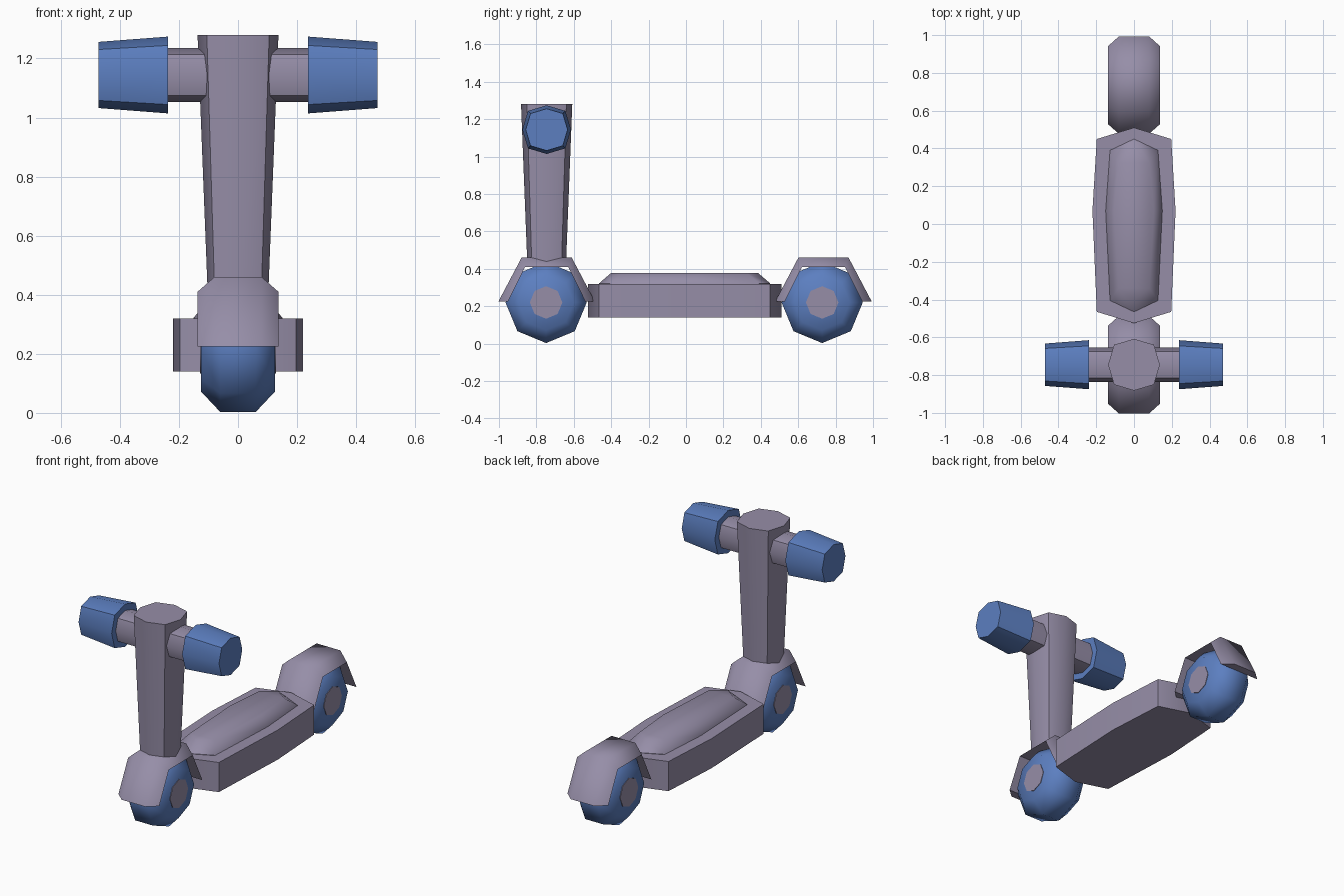
import bpy, bmesh, math
from mathutils import Vector

if "Cube" in bpy.data.objects:
    bpy.data.objects.remove(bpy.data.objects["Cube"])


def material(name, rgb):
    m = bpy.data.materials.new(name)
    m.diffuse_color = (*rgb, 1)
    m.use_nodes = True
    m.node_tree.nodes["Principled BSDF"].inputs["Base Color"].default_value = m.diffuse_color
    return m


GREY = material("mauve grey", (0.305, 0.27, 0.39))
BLUE = material("blue", (0.107, 0.212, 0.53))


def loft(name, rings, mat, smooth=50):
    """Skin a list of equal-length rings and cap both ends."""
    bm = bmesh.new()
    vs = [[bm.verts.new(p) for p in ring] for ring in rings]
    n = len(vs[0])
    for a, b in zip(vs, vs[1:]):
        for i in range(n):
            j = (i + 1) % n
            bm.faces.new((a[i], a[j], b[j], b[i]))
    bm.faces.new(vs[0])
    bm.faces.new(vs[-1])
    bmesh.ops.recalc_face_normals(bm, faces=bm.faces)
    me = bpy.data.meshes.new(name)
    bm.to_mesh(me)
    bm.free()
    me.materials.append(mat)
    ob = bpy.data.objects.new(name, me)
    bpy.context.collection.objects.link(ob)
    bpy.ops.object.select_all(action='DESELECT')
    ob.select_set(True)
    bpy.context.view_layer.objects.active = ob
    bpy.ops.object.shade_smooth_by_angle(angle=math.radians(smooth))
    return ob


def bulged_square(r, k=0.77):
    """Eight points: a square with slightly pushed-out sides."""
    d = r * k
    return [(r, 0), (d, d), (0, r), (-d, d), (-r, 0), (-d, -d), (0, -r), (d, -d)]


def octagon(r):
    return [(r * math.cos(i * math.pi / 4), r * math.sin(i * math.pi / 4)) for i in range(8)]


def x_tube(name, stations, cy, cz, mat, shape):
    return loft(name, [[(x, cy + a, cz + b) for a, b in shape(r)] for x, r in stations], mat)


STEM_Y = -0.745
BAR_Z = 1.144

# Wheels with hub plates, and fenders
for label, wy, fy in (("front", -0.748, -0.745), ("rear", 0.728, 0.735)):
    x_tube(label + "_wheel", [(-0.125, 0.148), (-0.06, 0.217), (0.06, 0.217), (0.125, 0.148)],
           wy, 0.22, BLUE, octagon)
    for side, s in (("left", -1), ("right", 1)):
        x_tube(f"{label}_{side}_hub", [(s * 0.12, 0.087), (s * 0.128, 0.087)], wy, 0.22, GREY, octagon)
    outer = [(-0.258, 0.225), (-0.134, 0.46), (0.134, 0.46), (0.258, 0.225)]
    inner = [(-0.207, 0.225), (-0.115, 0.41), (0.115, 0.41), (0.207, 0.225)]
    loft(label + "_fender",
         [[(-0.137, fy + i[0], i[1]), (-0.08, fy + o[0], o[1]),
           (0.08, fy + o[0], o[1]), (0.137, fy + i[0], i[1])] for o, i in zip(outer, inner)], GREY)

# Deck slab and raised foot panel
half = [(0, 0.51), (0.197, 0.45), (0.22, 0.07), (0.197, -0.465), (0, -0.525)]
deck = half + [(-x, y) for x, y in half[-2:0:-1]]


def inset(pts, dx, dy):
    out = []
    for x, y in pts:
        nx = x - math.copysign(dx, x) if x else 0
        ny = y - math.copysign(dy, y) if abs(y) > 0.2 else y
        out.append((nx, ny))
    return out


loft("deck", [[(x, y, z) for x, y in deck] for z in (0.14, 0.32)], GREY)
loft("foot_panel", [[(x, y, 0.31) for x, y in inset(deck, 0.07, 0.06)],
                    [(x, y, 0.322) for x, y in inset(deck, 0.07, 0.06)],
                    [(x, y, 0.378) for x, y in inset(deck, 0.115, 0.125)]], GREY)

# Steering column
loft("steering_column", [[(a, STEM_Y + b, z) for a, b in bulged_square(r)]
                         for z, r in ((0.44, 0.104), (1.28, 0.137))], GREY)

# Handlebar and grips
x_tube("handlebar", [(-0.26, 0.091), (0.26, 0.091)], STEM_Y, BAR_Z, GREY, bulged_square)
for side, s in (("left", -1), ("right", 1)):
    x_tube(side + "_grip", [(s * 0.237, 0.13), (s * 0.472, 0.112)], STEM_Y, BAR_Z, BLUE, bulged_square)
